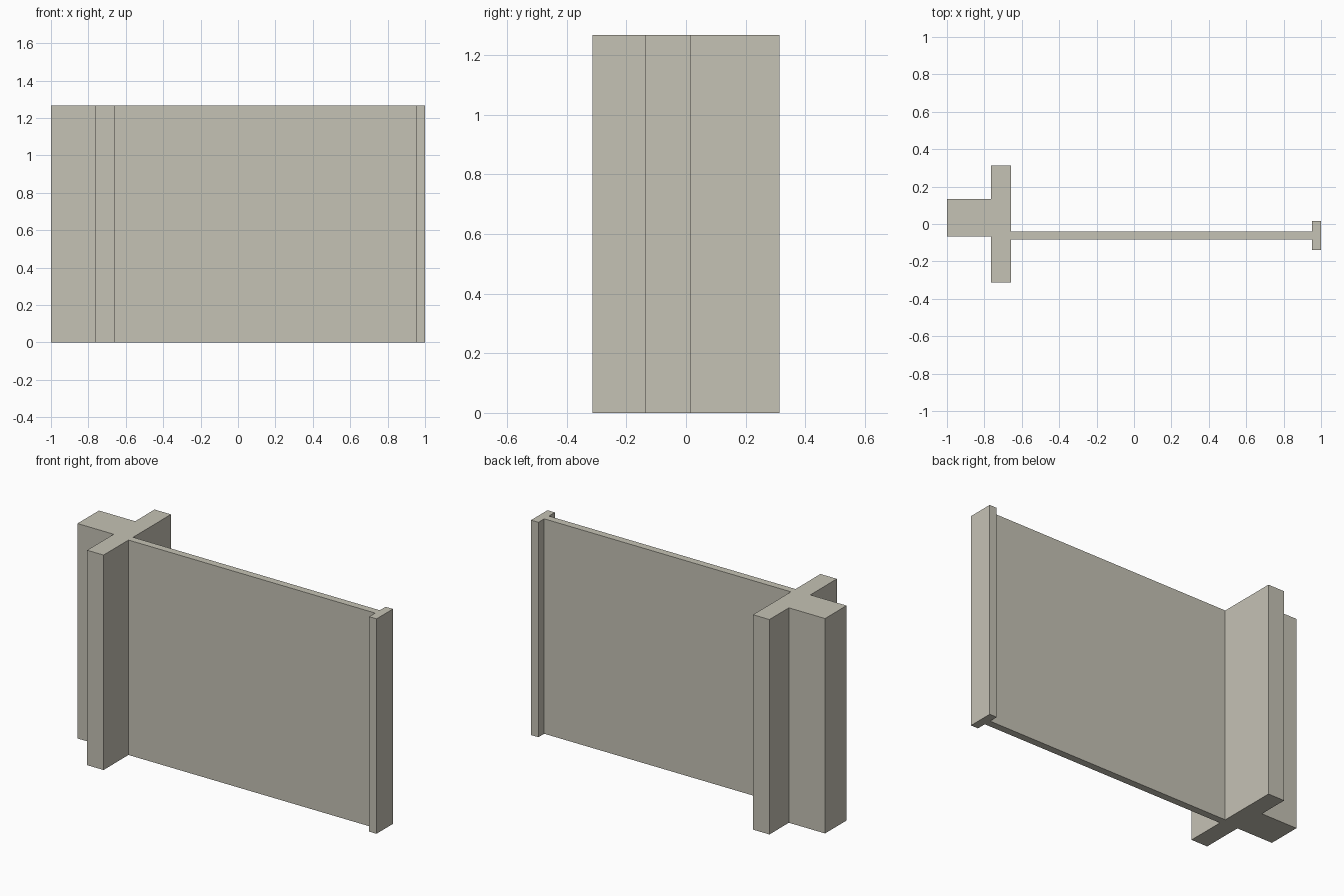
import bpy
import bmesh

if "Cube" in bpy.data.objects:
    bpy.data.objects.remove(bpy.data.objects["Cube"])

HEIGHT = 1.267

# One flat warm grey
grey = bpy.data.materials.new("warm_grey")
grey.diffuse_color = (0.56, 0.54, 0.46, 1.0)
grey.use_nodes = True
grey.node_tree.nodes["Principled BSDF"].inputs["Base Color"].default_value = grey.diffuse_color

# Plan sections from left to right: (x start, x end, y front, y back)
sections = [
    (-1.0, -0.764, -0.067, 0.133),    # thick stub
    (-0.764, -0.657, -0.314, 0.314),  # wide cross wall
    (-0.657, 0.952, -0.082, -0.039),  # thin long wall
    (0.952, 1.0, -0.138, 0.015),      # end cap
]

# Outline: along the front edges, then back along the rear edges
front = [p for x0, x1, y0, y1 in sections for p in ((x0, y0), (x1, y0))]
back = [p for x0, x1, y0, y1 in reversed(sections) for p in ((x1, y1), (x0, y1))]

# Extrude the outline upward into a single solid
bm = bmesh.new()
base = bm.faces.new([bm.verts.new((x, y, 0)) for x, y in front + back])
top = bmesh.ops.extrude_face_region(bm, geom=[base], use_keep_orig=True)["geom"]
bmesh.ops.translate(bm, vec=(0, 0, HEIGHT),
                    verts=[v for v in top if isinstance(v, bmesh.types.BMVert)])
bmesh.ops.recalc_face_normals(bm, faces=bm.faces[:])

mesh = bpy.data.meshes.new("wall_section")
bm.to_mesh(mesh)
bm.free()
mesh.materials.append(grey)
bpy.context.collection.objects.link(bpy.data.objects.new("wall_section", mesh))
